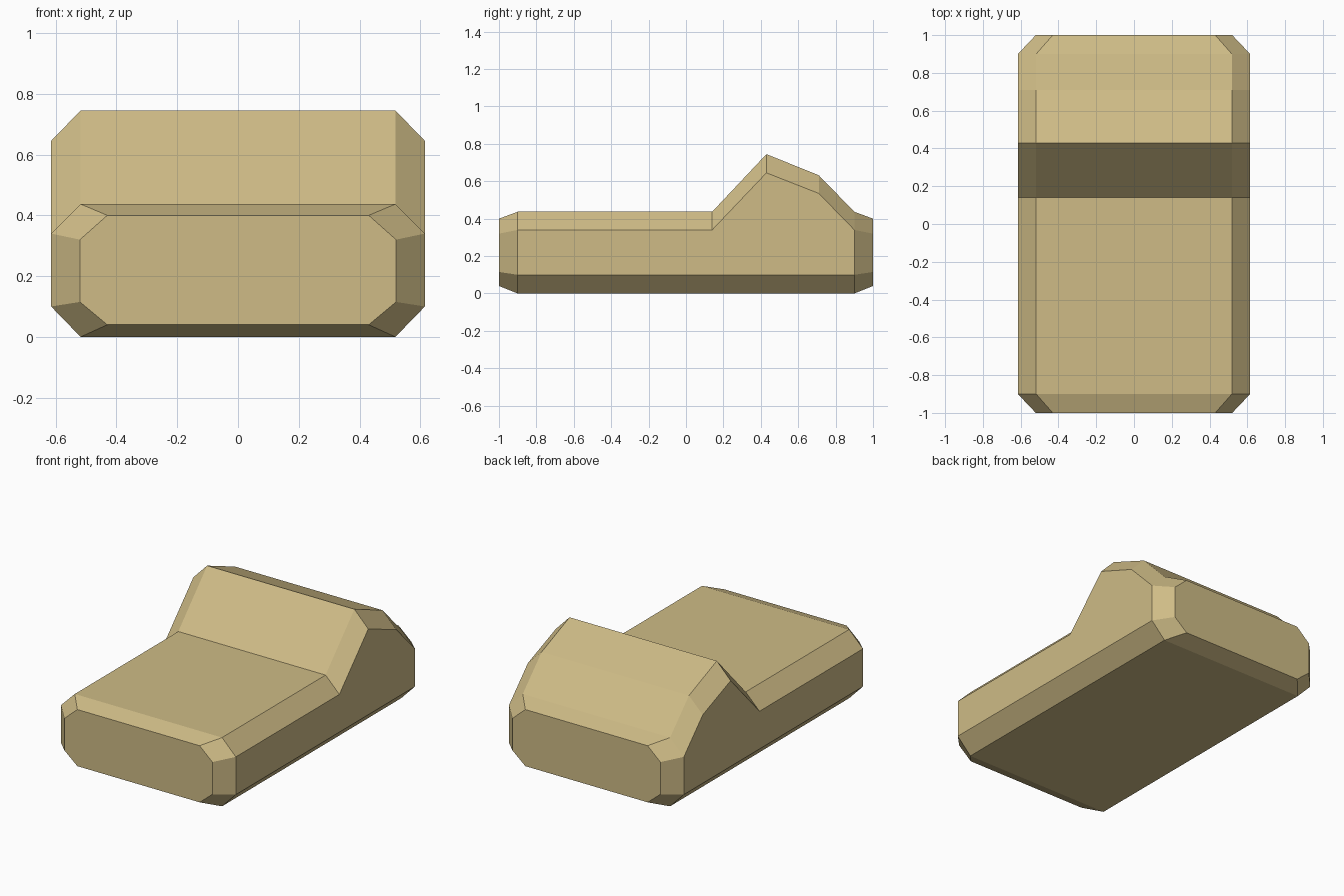
import bpy
import bmesh

if "Cube" in bpy.data.objects:
    bpy.data.objects.remove(bpy.data.objects["Cube"])

# Stations along the body: y, half width, corner inset, z bottom, z lower side, z upper side, z top
STATIONS = [
    (-1.0, 0.52, 0.09, 0.04, 0.115, 0.32, 0.40),
    (-0.9, 0.615, 0.097, 0.0, 0.10, 0.34, 0.437),
    (0.14, 0.615, 0.097, 0.0, 0.10, 0.34, 0.437),
    (0.43, 0.615, 0.097, 0.0, 0.10, 0.645, 0.745),
    (0.71, 0.615, 0.097, 0.0, 0.10, 0.535, 0.632),
    (0.9, 0.615, 0.097, 0.0, 0.10, 0.34, 0.437),
    (1.0, 0.52, 0.09, 0.04, 0.115, 0.32, 0.40),
]


def ring(bm, y, w, inset, z0, z1, z2, z3):
    """Chamfered eight-sided cross-section."""
    right = [(w - inset, z0), (w, z1), (w, z2), (w - inset, z3)]
    left = [(-x, z) for x, z in reversed(right)]
    return [bm.verts.new((x, y, z)) for x, z in right + left]


# Body: loft the cross-sections from front to back and cap both ends
bm = bmesh.new()
rings = [ring(bm, *s) for s in STATIONS]
for a, b in zip(rings, rings[1:]):
    for i in range(8):
        j = (i + 1) % 8
        bm.faces.new((a[i], b[i], b[j], a[j]))
bm.faces.new(rings[0])
bm.faces.new(rings[-1][::-1])
bmesh.ops.recalc_face_normals(bm, faces=bm.faces)

mesh = bpy.data.meshes.new("body")
bm.to_mesh(mesh)
bm.free()
body = bpy.data.objects.new("body", mesh)
bpy.context.collection.objects.link(body)

# Sand-coloured material
mat = bpy.data.materials.new("sand")
mat.diffuse_color = (0.62, 0.50, 0.24, 1)
mat.use_nodes = True
mat.node_tree.nodes["Principled BSDF"].inputs["Base Color"].default_value = mat.diffuse_color
mesh.materials.append(mat)
